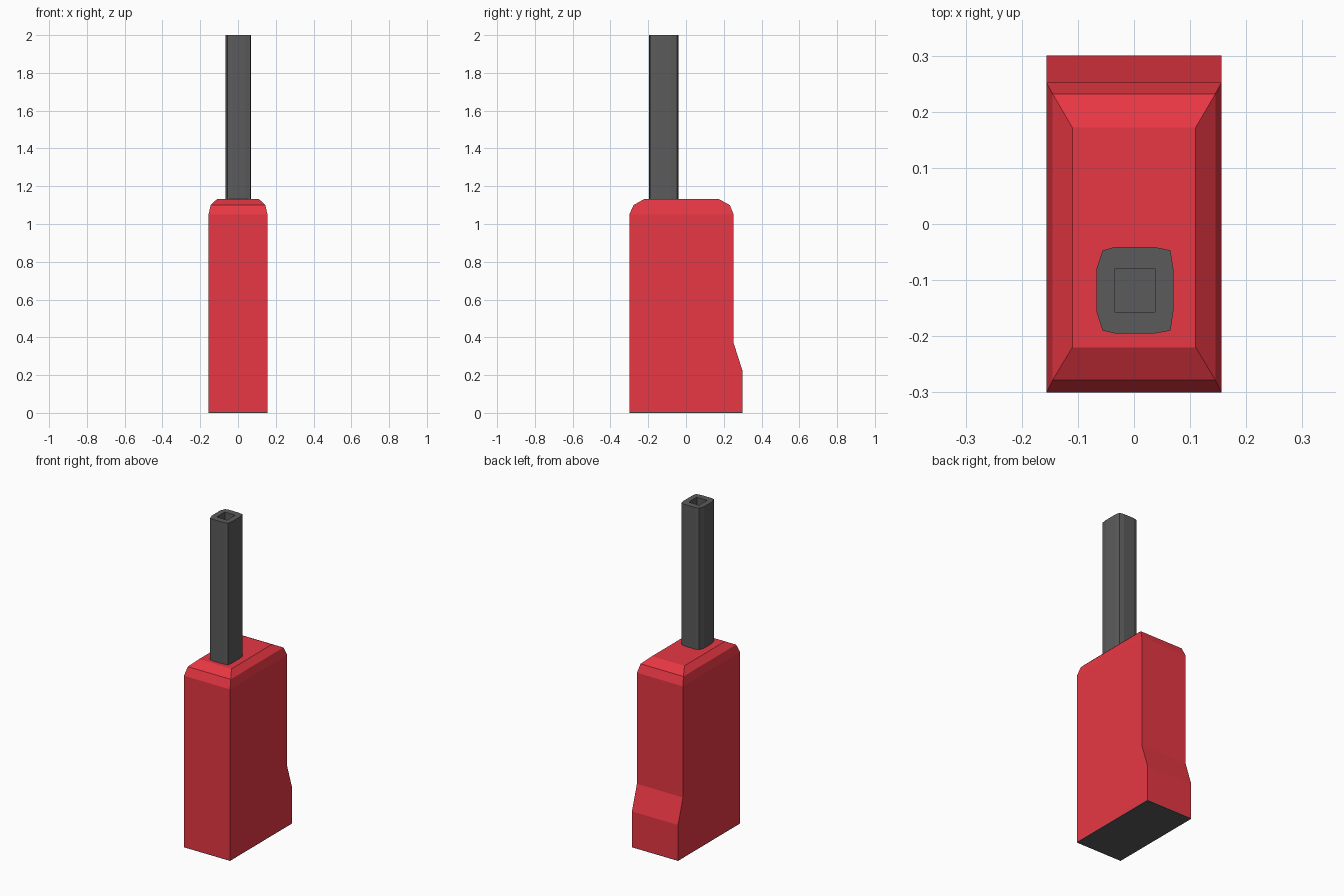
import bpy, bmesh

if "Cube" in bpy.data.objects:
    bpy.data.objects.remove(bpy.data.objects["Cube"])


def material(name, color):
    mat = bpy.data.materials.new(name)
    mat.diffuse_color = (*color, 1)
    mat.use_nodes = True
    mat.node_tree.nodes["Principled BSDF"].inputs["Base Color"].default_value = mat.diffuse_color
    return mat


def loft(name, rings, mat):
    """Closed solid through rings of equal point count."""
    bm = bmesh.new()
    loops = [[bm.verts.new(p) for p in ring] for ring in rings]
    n = len(loops[0])
    for a, b in zip(loops, loops[1:]):
        for i in range(n):
            j = (i + 1) % n
            bm.faces.new((a[i], a[j], b[j], b[i]))
    bm.faces.new(loops[0][::-1])
    bm.faces.new(loops[-1])
    bmesh.ops.recalc_face_normals(bm, faces=bm.faces)
    mesh = bpy.data.meshes.new(name)
    bm.to_mesh(mesh)
    bm.free()
    mesh.materials.append(mat)
    obj = bpy.data.objects.new(name, mesh)
    bpy.context.collection.objects.link(obj)
    return obj


def rect(x0, x1, y0, y1, z):
    return [(x0, y0, z), (x1, y0, z), (x1, y1, z), (x0, y1, z)]


red = material("red_plastic", (0.80, 0.038, 0.056))
dark = material("dark_grey", (0.105, 0.105, 0.105))

# Body: half width, front y, back y, height of each section
sections = [
    (0.156, -0.30, 0.30, 0.004),
    (0.156, -0.30, 0.30, 0.22),
    (0.156, -0.30, 0.252, 0.37),
    (0.156, -0.30, 0.252, 1.05),
    (0.145, -0.278, 0.232, 1.10),
    (0.11, -0.22, 0.172, 1.133),
]
loft("body", [rect(-w, w, f, b, z) for w, f, b, z in sections], red)

# Thin dark plate under the body
loft("base_plate", [rect(-0.156, 0.156, -0.30, 0.30, z) for z in (0, 0.004)], dark)

# Antenna: softened square tube with a shallow square socket in its tip
outline = [
    (-0.034, -0.195), (0.037, -0.195), (0.065, -0.19), (0.07, -0.156),
    (0.07, -0.08), (0.065, -0.047), (0.037, -0.041), (-0.034, -0.041),
    (-0.056, -0.047), (-0.067, -0.08), (-0.067, -0.156), (-0.056, -0.19),
]
antenna = loft("antenna", [[(x, y, z) for x, y in outline] for z in (1.12, 2.0)], dark)
cutter = loft("socket_cutter", [rect(-0.034, 0.037, -0.157, -0.079, z) for z in (1.95, 2.05)], dark)
cutter.hide_render = True
cutter.hide_viewport = True
socket = antenna.modifiers.new("socket", 'BOOLEAN')
socket.operation = 'DIFFERENCE'
socket.solver = 'EXACT'
socket.object = cutter
